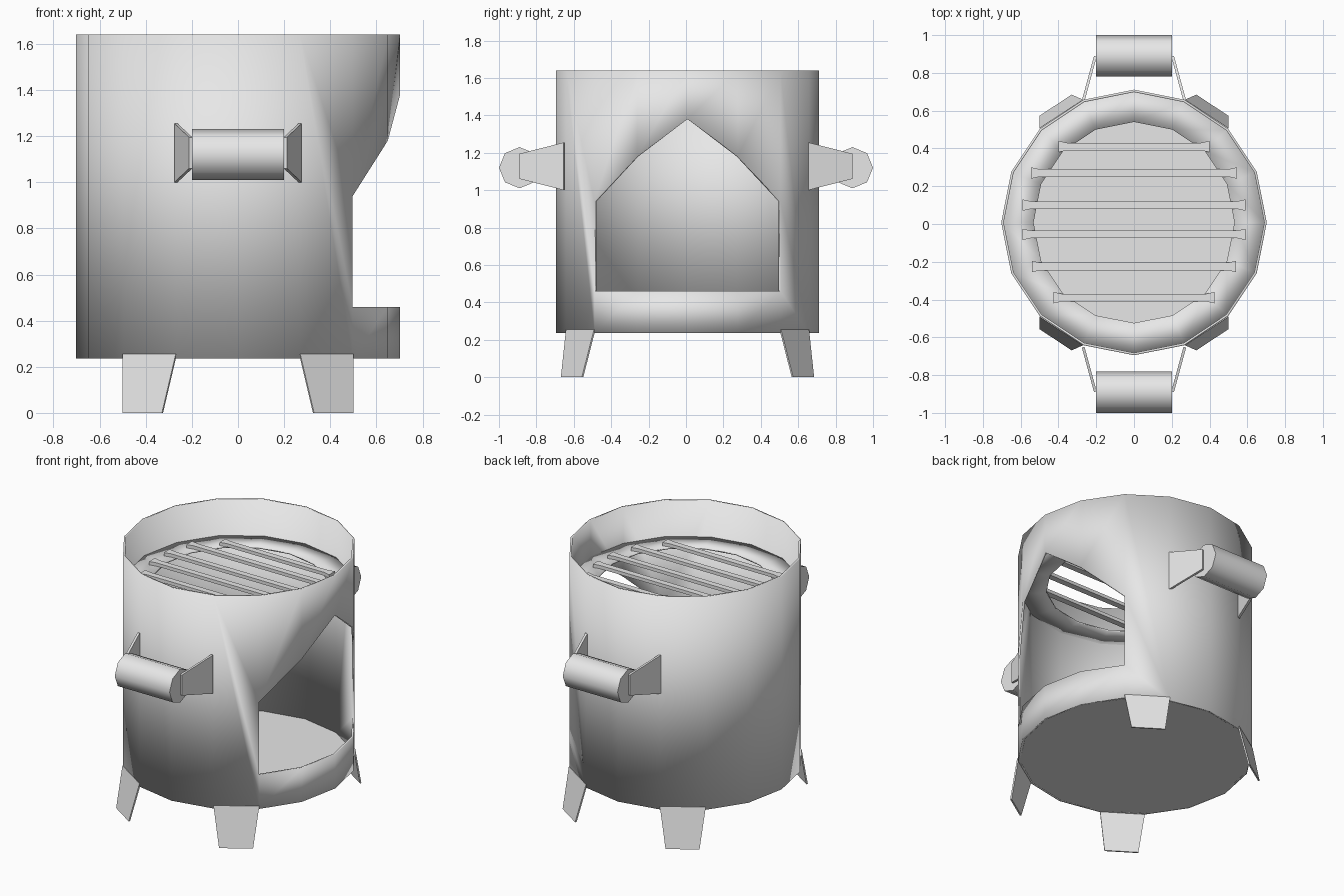
import bpy, bmesh, math
from mathutils import Vector

if "Cube" in bpy.data.objects:
    bpy.data.objects.remove(bpy.data.objects["Cube"])

# Single grey metal
steel = bpy.data.materials.new("grey_steel")
steel.use_nodes = True
GREY = (0.8, 0.8, 0.8, 1)
steel.diffuse_color = GREY
steel.node_tree.nodes["Principled BSDF"].inputs["Base Color"].default_value = GREY

SIDES = 16
RADIUS = 0.703
CENTRE_Y = 0.008
BOTTOM, SILL, TOP = 0.235, 0.46, 1.64


def finish(name, bm, thickness=0, smooth=30):
    bmesh.ops.recalc_face_normals(bm, faces=bm.faces)
    mesh = bpy.data.meshes.new(name)
    bm.to_mesh(mesh)
    bm.free()
    mesh.materials.append(steel)
    mesh.shade_smooth()
    mesh.set_sharp_from_angle(angle=math.radians(smooth))
    ob = bpy.data.objects.new(name, mesh)
    bpy.context.collection.objects.link(ob)
    if thickness:
        mod = ob.modifiers.new("thickness", 'SOLIDIFY')
        mod.thickness = thickness
        mod.offset = -1
    return ob


def rim_point(i, z, r=RADIUS):
    a = math.tau * i / SIDES
    return Vector((r * math.cos(a), CENTRE_Y + r * math.sin(a), z))


def slab(name, outline, depth):
    """Closed plate from a planar outline pushed along a depth vector."""
    bm = bmesh.new()
    near = [bm.verts.new(p) for p in outline]
    far = [bm.verts.new(Vector(p) + Vector(depth)) for p in outline]
    bm.faces.new(near)
    bm.faces.new(far[::-1])
    n = len(near)
    for i in range(n):
        j = (i + 1) % n
        bm.faces.new((near[i], near[j], far[j], far[i]))
    return finish(name, bm)


# Body wall with the pointed fuel opening on the +x side
arch = {-2: 0.94, -1: 1.18, 0: 1.38, 1: 1.18, 2: 0.94}
bm = bmesh.new()
low, sill, lintel, high = {}, {}, {}, {}
for i in range(-7, 9):
    low[i] = bm.verts.new(rim_point(i, BOTTOM))
    high[i] = bm.verts.new(rim_point(i, TOP))
    if i in arch:
        sill[i] = bm.verts.new(rim_point(i, SILL))
        lintel[i] = bm.verts.new(rim_point(i, arch[i]))
for i in range(-7, 9):
    j = i + 1 if i < 8 else -7
    if i in arch and j in arch:
        bm.faces.new((low[i], low[j], sill[j], sill[i]))
        bm.faces.new((lintel[i], lintel[j], high[j], high[i]))
    else:
        right = [sill[j], lintel[j]] if j in arch else []
        left = [lintel[i], sill[i]] if i in arch else []
        bm.faces.new([low[i], low[j]] + right + [high[j], high[i]] + left)
finish("body_wall", bm, 0.013)

# Floor
slab("floor", [rim_point(i, BOTTOM, RADIUS - 0.003) for i in range(SIDES)], (0, 0, 0.008))

# Ring shelf carrying the grate
bm = bmesh.new()
outer = [bm.verts.new(rim_point(i, 1.40, RADIUS - 0.008)) for i in range(SIDES)]
inner = [bm.verts.new(rim_point(i, 1.40, 0.532)) for i in range(SIDES)]
for i in range(SIDES):
    j = (i + 1) % SIDES
    bm.faces.new((outer[i], outer[j], inner[j], inner[i]))
finish("grate_ring", bm, 0.01)

# Grate bars with flared ends
bars = [(0.41, 0.40), (0.27, 0.545), (0.10, 0.59), (-0.055, 0.59), (-0.225, 0.54), (-0.39, 0.425)]
for n, (y, half) in enumerate(bars):
    inset = half - 0.045
    side = [(-half, 0.03), (-inset, 0.02), (inset, 0.02), (half, 0.03)]
    outline = [(x, y - w, 1.401) for x, w in side] + [(x, y + w, 1.401) for x, w in reversed(side)]
    slab(f"grate_bar_{n + 1}", outline, (0, 0, 0.022))

for sy, end in ((-1, "front"), (1, "back")):
    # Handle grip
    bm = bmesh.new()
    ring = [(0.89 * sy + 0.11 * math.cos(math.tau * k / 8),
             1.12 + 0.11 * math.sin(math.tau * k / 8)) for k in range(8)]
    a = [bm.verts.new((-0.2, y, z)) for y, z in ring]
    b = [bm.verts.new((0.2, y, z)) for y, z in ring]
    bm.faces.new(a)
    bm.faces.new(b[::-1])
    for k in range(8):
        m = (k + 1) % 8
        bm.faces.new((a[k], a[m], b[m], b[k]))
    finish(f"{end}_handle_grip", bm, smooth=50)

    for sx, side in ((-1, "right"), (1, "left")):
        # Tapered bracket between wall and grip
        wall_y, grip_y = 0.65 * sy, 0.885 * sy
        slab(f"{end}_{side}_handle_bracket",
             [(0.262 * sx, wall_y, 1.0), (0.198 * sx, grip_y, 1.06),
              (0.198 * sx, grip_y, 1.195), (0.262 * sx, wall_y, 1.255)],
             (0.014 * sx, 0.004 * sy, 0))
        # Splayed tapered leg
        c = CENTRE_Y
        slab(f"{end}_{side}_leg",
             [(0.27 * sx, c + 0.65 * sy, 0.255), (0.5 * sx, c + 0.5 * sy, 0.255),
              (0.5 * sx, c + 0.565 * sy, 0), (0.33 * sx, c + 0.677 * sy, 0)],
             (-0.005 * sx, -0.008 * sy, 0))
